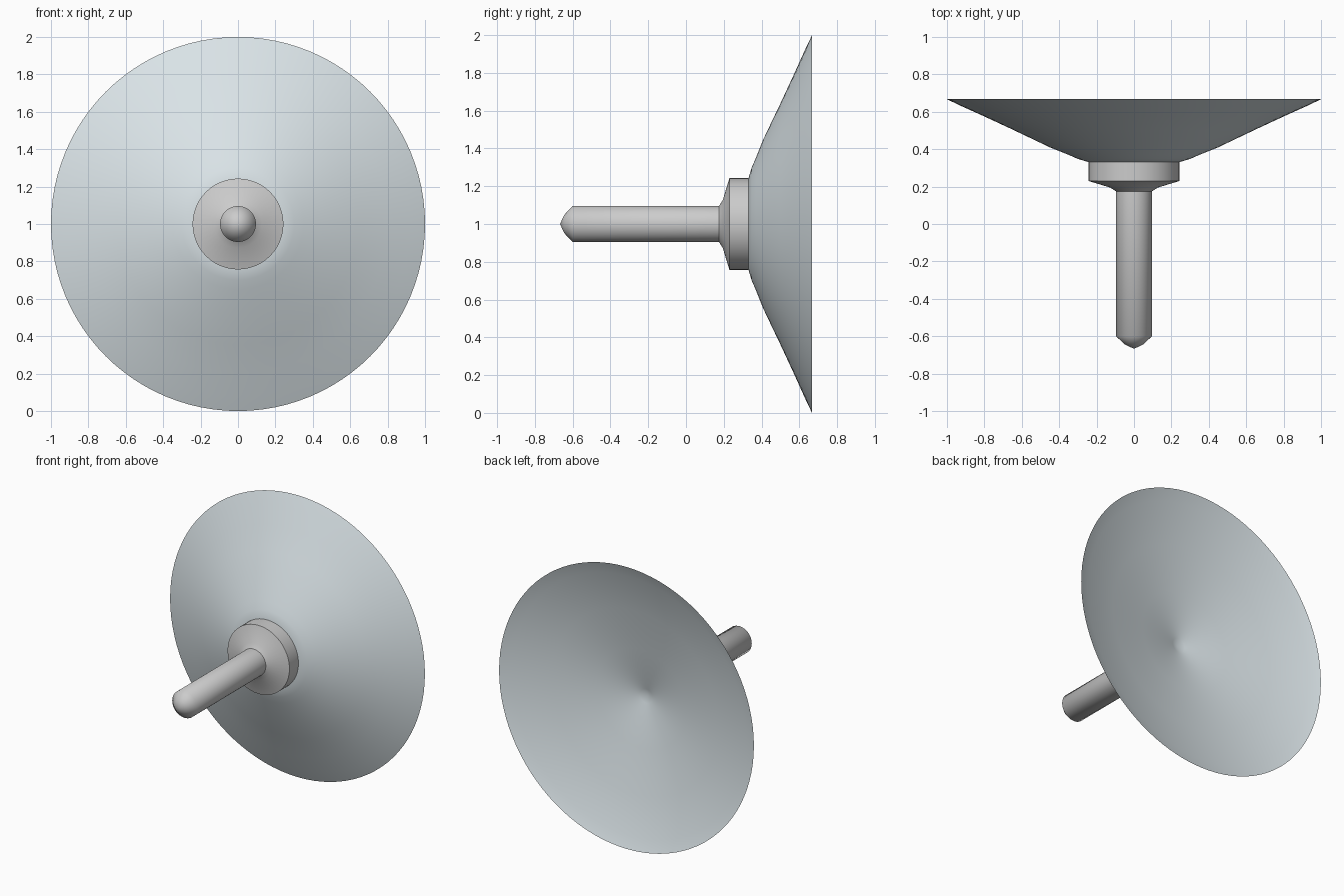
import bpy, bmesh, math

if "Cube" in bpy.data.objects:
    bpy.data.objects.remove(bpy.data.objects["Cube"])


def lathe(name, profile, sides, angle, colour=None):
    """Spin (radius, y) points about the y-parallel axis through z = 1."""
    bm = bmesh.new()
    rings = []
    for r, y in profile:
        if r == 0:
            rings.append([bm.verts.new((0, y, 1))])
        else:
            rings.append([bm.verts.new((r * math.cos(2 * math.pi * i / sides), y,
                                        1 + r * math.sin(2 * math.pi * i / sides)))
                          for i in range(sides)])
    for a, b in zip(rings, rings[1:]):
        for i in range(sides):
            j = (i + 1) % sides
            if len(a) == 1:
                bm.faces.new((a[0], b[j], b[i]))
            elif len(b) == 1:
                bm.faces.new((a[i], a[j], b[0]))
            else:
                bm.faces.new((a[i], a[j], b[j], b[i]))
    bmesh.ops.recalc_face_normals(bm, faces=bm.faces[:])
    mesh = bpy.data.meshes.new(name)
    bm.to_mesh(mesh)
    bm.free()
    obj = bpy.data.objects.new(name, mesh)
    bpy.context.collection.objects.link(obj)
    if colour:
        mat = bpy.data.materials.new(name + "_colour")
        mat.diffuse_color = colour
        mat.use_nodes = True
        mat.node_tree.nodes["Principled BSDF"].inputs["Base Color"].default_value = mat.diffuse_color
        mesh.materials.append(mat)
    bpy.ops.object.select_all(action='DESELECT')
    obj.select_set(True)
    bpy.context.view_layer.objects.active = obj
    bpy.ops.object.shade_smooth_by_angle(angle=math.radians(angle))
    return obj


# Flared dish: outer cone from the hub to the rim, then the shallower inner face
lathe("dish", [(0, 0.33), (0.24, 0.33), (0.30, 0.348), (0.35, 0.37), (0.45, 0.41),
               (0.645, 0.503), (0.80, 0.575), (0.92, 0.629), (1.0, 0.667),
               (0.92, 0.635), (0.65, 0.565), (0.35, 0.502), (0.05, 0.445), (0, 0.43)],
      96, 35, (0.70, 0.77, 0.80, 1))

# Stem with blunt tip, running into the stepped hub behind the dish
lathe("stem_and_hub", [(0, -0.667), (0.048, -0.645), (0.096, -0.60), (0.096, 0.175),
                       (0.128, 0.195), (0.243, 0.23), (0.243, 0.332), (0, 0.332)],
      48, 50)
